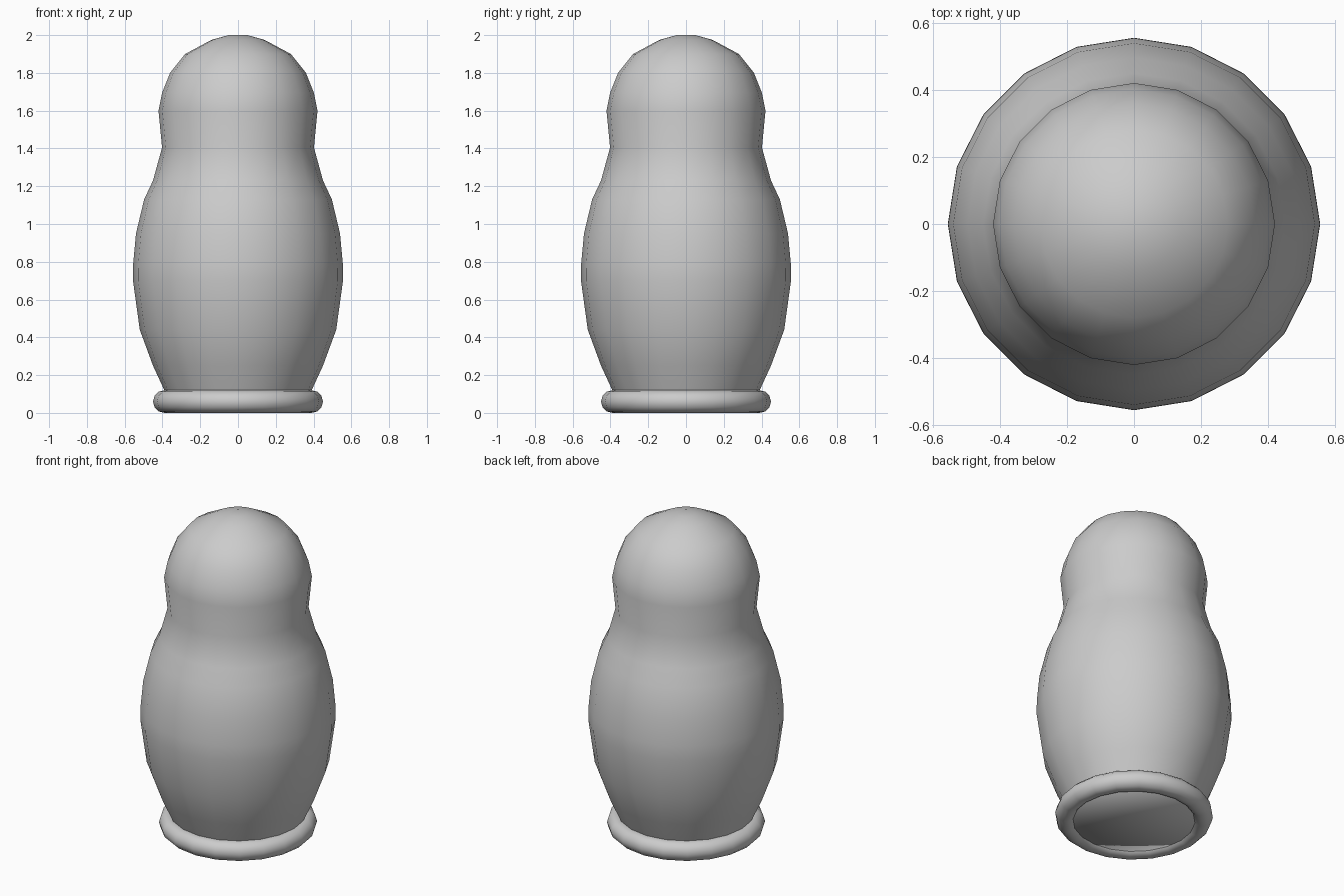
import bpy
import bmesh
from math import sin, cos, tau

if "Cube" in bpy.data.objects:
    bpy.data.objects.remove(bpy.data.objects["Cube"])

SIDES = 20


def lathe(name, profile, closed=False):
    """Revolve (radius, z) points around the z axis with smooth shading."""
    bm = bmesh.new()
    rings = []
    for r, z in profile:
        if r == 0:
            rings.append([bm.verts.new((0, 0, z))] * SIDES)
        else:
            rings.append([bm.verts.new((r * cos(tau * i / SIDES), r * sin(tau * i / SIDES), z))
                          for i in range(SIDES)])
    pairs = list(zip(rings, rings[1:]))
    if closed:
        pairs.append((rings[-1], rings[0]))
    for a, b in pairs:
        for i in range(SIDES):
            j = (i + 1) % SIDES
            corners = dict.fromkeys([a[i], a[j], b[j], b[i]])
            bm.faces.new(list(corners))
    bmesh.ops.recalc_face_normals(bm, faces=bm.faces)
    for f in bm.faces:
        f.smooth = True
    mesh = bpy.data.meshes.new(name)
    bm.to_mesh(mesh)
    bm.free()
    obj = bpy.data.objects.new(name, mesh)
    bpy.context.collection.objects.link(obj)
    return obj


# Doll body with head, from the slightly recessed underside to the crown
lathe("doll_body", [
    (0, 0.02), (0.35, 0.02), (0.39, 0.12), (0.45, 0.25), (0.52, 0.44),
    (0.556, 0.70), (0.555, 0.79), (0.54, 0.95), (0.497, 1.13), (0.45, 1.23),
    (0.402, 1.405), (0.421, 1.60), (0.402, 1.695), (0.36, 1.80),
    (0.28, 1.90), (0.14, 1.975), (0.05, 2.0), (0, 2.0)])

# Rounded base ring
lathe("base_ring", [(0.39 + 0.06 * cos(tau * k / 12), 0.06 + 0.06 * sin(tau * k / 12))
                    for k in range(12)], closed=True)
